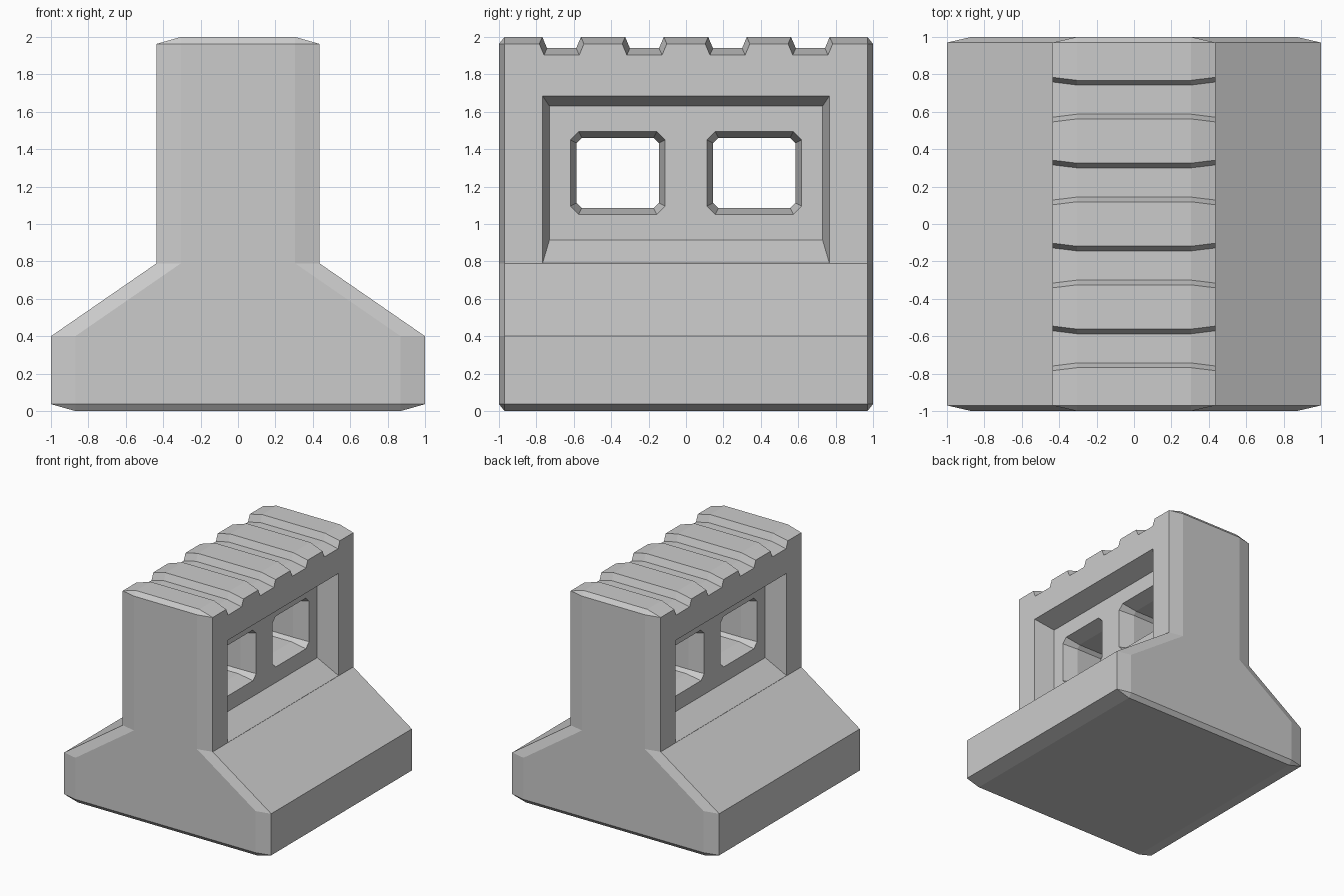
import bpy
import bmesh

if "Cube" in bpy.data.objects:
    bpy.data.objects.remove(bpy.data.objects["Cube"])

grey = bpy.data.materials.new("plain_grey")
grey.use_nodes = True
grey.diffuse_color = (0.6, 0.6, 0.6, 1)
grey.node_tree.nodes["Principled BSDF"].inputs["Base Color"].default_value = (0.6, 0.6, 0.6, 1)


def loft(name, rings):
    """Skin matching rings of points into a closed solid."""
    bm = bmesh.new()
    rows = [[bm.verts.new(p) for p in ring] for ring in rings]
    n = len(rows[0])
    for a, b in zip(rows, rows[1:]):
        for i in range(n):
            j = (i + 1) % n
            bm.faces.new((a[i], a[j], b[j], b[i]))
    bm.faces.new(rows[0])
    bm.faces.new(rows[-1])
    bmesh.ops.remove_doubles(bm, verts=bm.verts, dist=0.0001)
    bmesh.ops.recalc_face_normals(bm, faces=bm.faces)
    mesh = bpy.data.meshes.new(name)
    bm.to_mesh(mesh)
    bm.free()
    mesh.materials.append(grey)
    obj = bpy.data.objects.new(name, mesh)
    bpy.context.collection.objects.link(obj)
    return obj


def cut(target, cutter):
    """Subtract the cutter for good and delete it."""
    cutter.hide_render = True
    mod = target.modifiers.new("cut", "BOOLEAN")
    mod.operation = "DIFFERENCE"
    mod.solver = "EXACT"
    mod.object = cutter
    bpy.context.view_layer.objects.active = target
    bpy.ops.object.modifier_apply(modifier=mod.name)
    bpy.data.objects.remove(cutter)


# Body: flared base and upright, with chamfered rims
CX, CY, CZ = 0.13, 0.03, 0.037
FOOT, NECK = 1.0, 0.435


def body_ring(y, end):
    lip = CZ if end else 0
    inset = CX if end else 0
    half = [(FOOT - CX, lip), (FOOT - inset, CZ), (FOOT - inset, 0.4),
            (NECK - inset, 0.79), (NECK - inset, 2 - CZ), (NECK - CX, 2 - lip)]
    outline = half + [(-x, z) for x, z in reversed(half)]
    return [(x, y, z) for x, z in outline]


body = loft("block_body", [body_ring(-1, True), body_ring(CY - 1, False),
                           body_ring(1 - CY, False), body_ring(1, True)])

# Recessed panel on each side, with flared walls
WALL = 0.254


def panel_ring(side, x):
    d = x - WALL
    w, bottom, top = 0.73 + 0.2 * d, 0.915 - 0.68 * d, 1.63 + 0.3 * d
    return [(side * x, -w, bottom), (side * x, w, bottom),
            (side * x, w, top), (side * x, -w, top)]


for side in (-1, 1):
    cut(body, loft("panel_cutter", [panel_ring(side, WALL), panel_ring(side, 0.6)]))


# Two through windows with cut corners and flared rims
def window_ring(x, cy, flare):
    w, h, c = 0.22 + flare, 0.188 + flare, 0.028 + flare / 2
    quarter = [(w, h - c), (w - c, h)]
    pts = quarter + [(-y, z) for y, z in reversed(quarter)]
    pts += [(-y, -z) for y, z in pts]
    return [(x, cy + y, 1.273 + z) for y, z in pts]


for cy in (-0.365, 0.365):
    cut(body, loft("window_cutter", [
        window_ring(x, cy, flare) for x, flare in
        ((-0.3, 0.045), (-0.124, 0), (0.124, 0), (0.3, 0.045))]))


# Grooves across the top, deeper and wider at both ends
def groove_ring(x, cy):
    t = max(0, (abs(x) - (NECK - CX)) / CX)
    low, w = 1.94 - CZ * t, 0.078 + 0.016 * t
    return [(x, cy - w, low), (x, cy + w, low),
            (x, cy + w + 0.084, low + 0.2), (x, cy - w - 0.084, low + 0.2)]


for cy in (-0.665, -0.222, 0.222, 0.665):
    cut(body, loft("groove_cutter", [groove_ring(x, cy) for x in (-0.5, CX - NECK, NECK - CX, 0.5)]))
